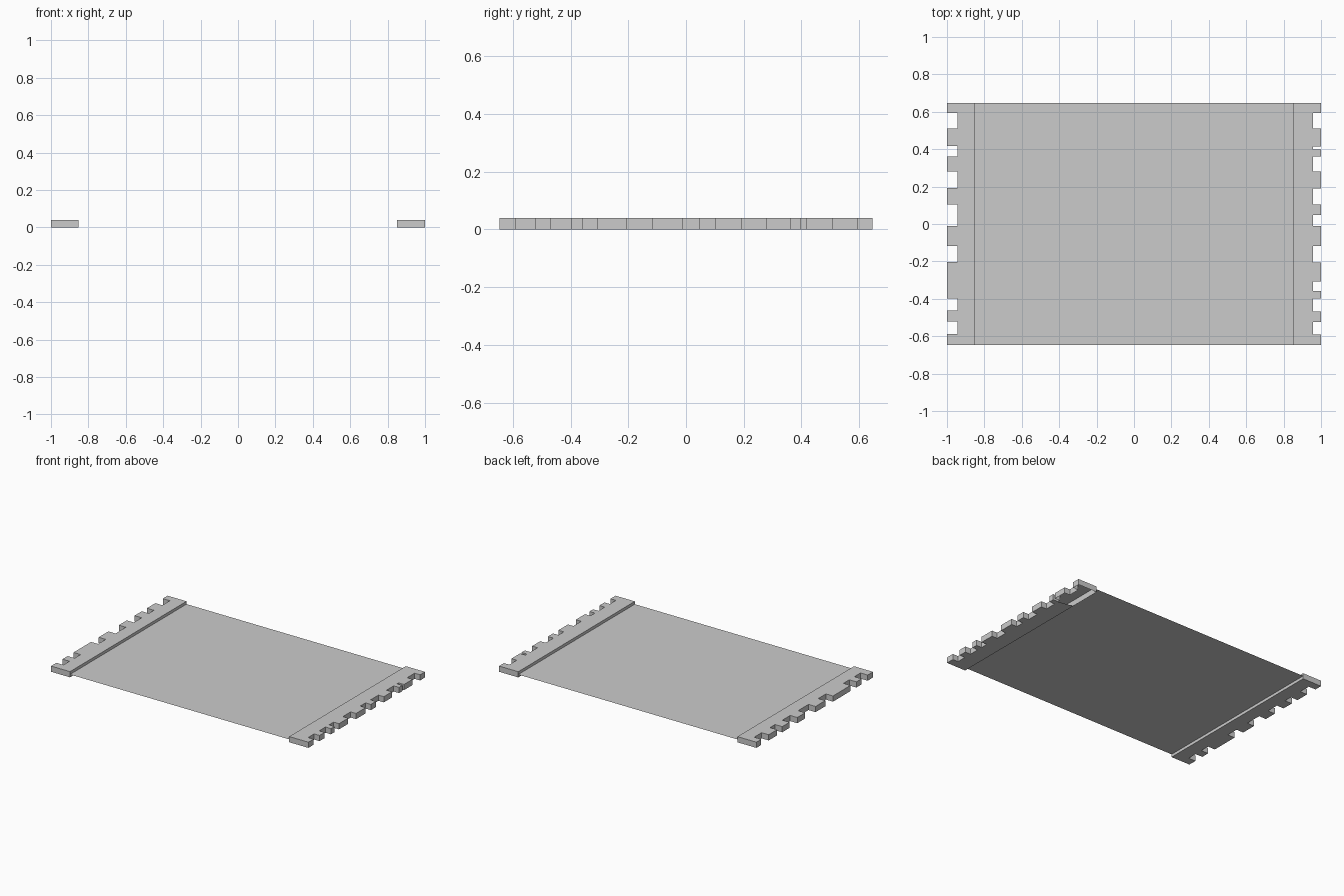
import bpy

if "Cube" in bpy.data.objects:
    bpy.data.objects.remove(bpy.data.objects["Cube"])

H = 0.647      # half depth in y
T = 0.04       # strip thickness
SHEET_Z = 0.02


def make_object(name, verts, faces):
    mesh = bpy.data.meshes.new(name)
    mesh.from_pydata(verts, [], faces)
    mesh.update()
    obj = bpy.data.objects.new(name, mesh)
    bpy.context.collection.objects.link(obj)
    return obj


def notched_strip(name, side, inner, root, gaps, open_above=None):
    # Outline runs along the toothed edge, then back along the inner edge
    pts = [(inner, -H), (1, -H)]
    for a, b in gaps:
        pts += [(1, a), (root, a), (root, b), (1, b)]
    pts += [(1, H), (inner, H)]
    if open_above is not None:
        pts.append((inner, open_above))
    n = len(pts)
    verts = [(side * x, y, z) for z in (0, T) for x, y in pts]
    bottom = [i for i in range(n) if open_above is None
              or pts[i][1] < open_above - 0.01 or i == n - 1]
    faces = [bottom[::-1], list(range(n, 2 * n))]
    faces += [(i, (i + 1) % n, (i + 1) % n + n, i + n) for i in range(n)]
    if side < 0:
        faces = [tuple(f)[::-1] for f in faces]
    return make_object(name, verts, faces)


# Left toothed strip
notched_strip("left_strip", -1, 0.853, 0.945, [
    (-0.588, -0.52), (-0.463, -0.397), (-0.203, -0.118), (-0.01, 0.105),
    (0.193, 0.28), (0.36, 0.417), (0.51, 0.593)])

# Right toothed strip, whose underside is open near the back
notched_strip("right_strip", 1, 0.851, 0.958, [
    (-0.59, -0.523), (-0.467, -0.397), (-0.357, -0.307), (-0.205, -0.118),
    (-0.012, 0.047), (0.103, 0.19), (0.28, 0.36), (0.397, 0.415),
    (0.51, 0.593)], open_above=0.416)

# Thin sheet spanning the strips
make_object("sheet", [(-0.853, -H, SHEET_Z), (0.851, -H, SHEET_Z),
                      (0.851, H, SHEET_Z), (-0.853, H, SHEET_Z)],
            [(0, 1, 2, 3)])
